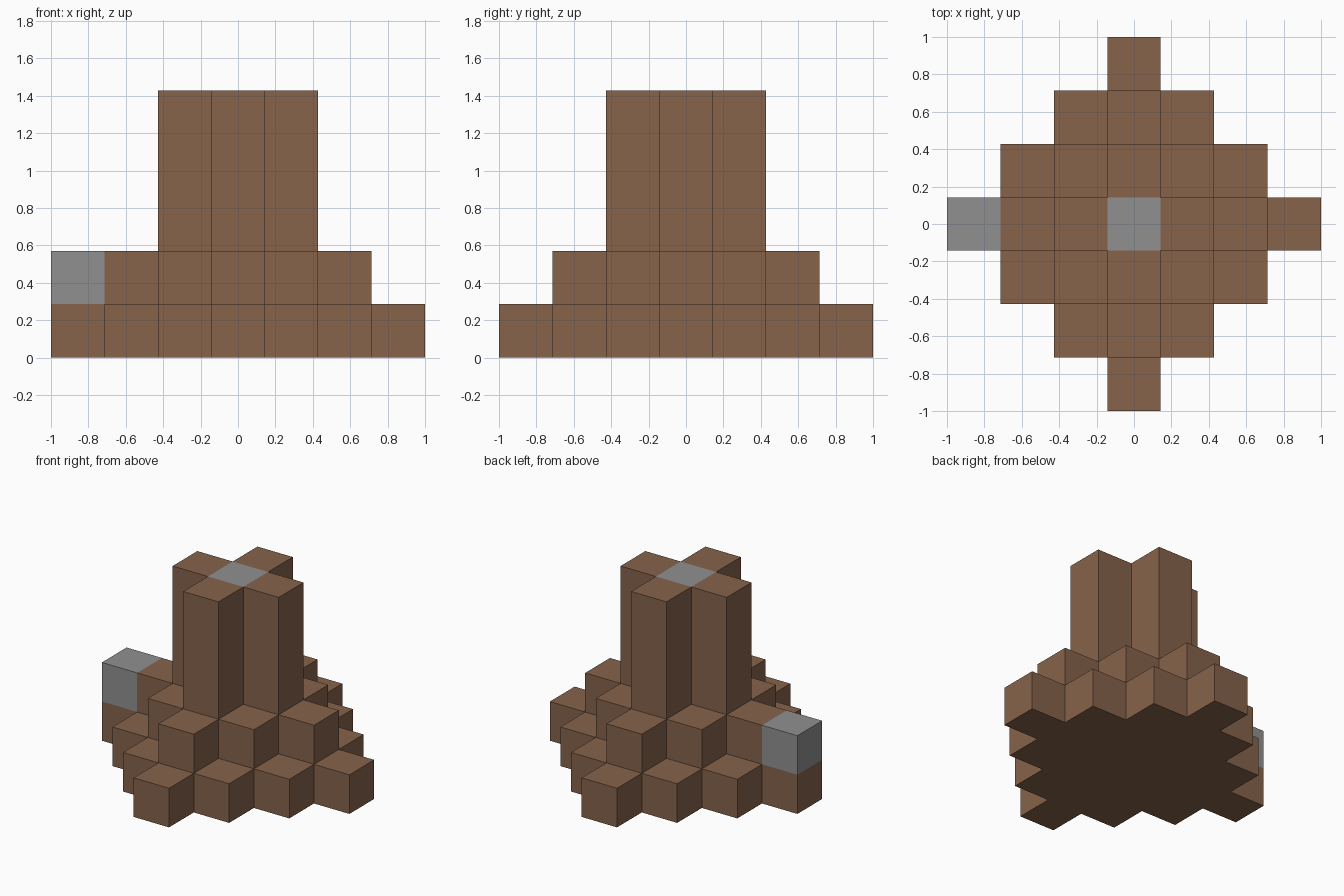
import bpy
import bmesh
from mathutils import Vector

cube = bpy.data.objects.get("Cube")
if cube:
    bpy.data.objects.remove(cube, do_unlink=True)

U = 2 / 7  # edge of one block


def material(name, color):
    mat = bpy.data.materials.new(name)
    mat.use_nodes = True
    mat.diffuse_color = color
    bsdf = next(n for n in mat.node_tree.nodes if n.type == "BSDF_PRINCIPLED")
    bsdf.inputs["Base Color"].default_value = color
    bsdf.inputs["Roughness"].default_value = 0.9
    return mat


brown = material("earth brown", (0.24, 0.125, 0.07, 1))
grey = material("stone grey", (0.28, 0.28, 0.28, 1))


def diamond(radius, levels):
    """Stepped diamond of blocks, repeated over the given levels."""
    span = range(-radius, radius + 1)
    return {(i, j, k) for i in span for j in span for k in levels
            if abs(i) + abs(j) <= radius}


# Parts as sets of blocks
cap = {(0, 0, 4)}
side_block = {(-3, 0, 1)}
parts = [
    ("base_tier", diamond(3, [0]), brown),
    ("middle_tier", diamond(2, [1]), brown),
    ("tower", diamond(1, [2, 3, 4]) - cap, brown),
    ("tower_cap", cap, grey),
    ("side_block", side_block, grey),
]
occupied = set().union(*(cells for _, cells, _ in parts))


def build(name, cells, mat):
    """Mesh only the outer faces of the blocks, merging flat areas."""
    bm = bmesh.new()
    for cell in sorted(cells):
        center = Vector(cell) + Vector((0, 0, 0.5))
        for axis in range(3):
            for sign in (-1, 1):
                n = Vector((0, 0, 0))
                n[axis] = sign
                if tuple(int(c) for c in Vector(cell) + n) in occupied:
                    continue
                a = Vector((n.y, n.z, n.x)) / 2
                b = n.cross(a)
                mid = center + n / 2
                corners = (mid - a - b, mid + a - b, mid + a + b, mid - a + b)
                face = bm.faces.new([bm.verts.new(c * U) for c in corners])
                if face.normal.dot(n) < 0:
                    face.normal_flip()
    bmesh.ops.remove_doubles(bm, verts=bm.verts, dist=0.001)
    bm.normal_update()
    bmesh.ops.dissolve_limit(bm, angle_limit=0.01, verts=bm.verts, edges=bm.edges)
    mesh = bpy.data.meshes.new(name)
    bm.to_mesh(mesh)
    bm.free()
    mesh.materials.append(mat)
    bpy.context.collection.objects.link(bpy.data.objects.new(name, mesh))


for part in parts:
    build(*part)
